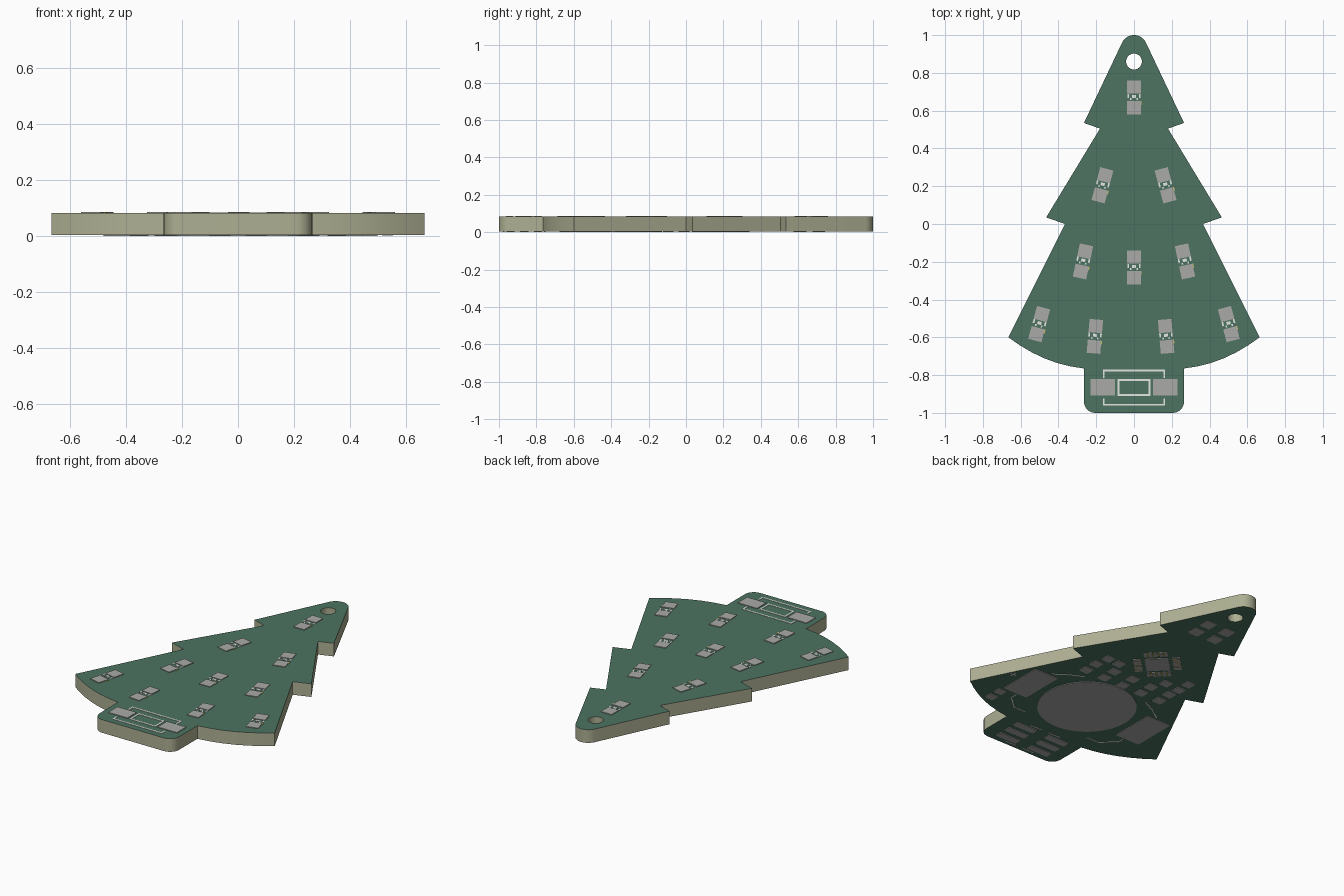
import bpy, bmesh, math
from mathutils import Vector, Matrix

if "Cube" in bpy.data.objects:
    bpy.data.objects.remove(bpy.data.objects["Cube"])

BOT, TOP = 0.004, 0.083      # faces of the bare board


def material(name, rgb):
    m = bpy.data.materials.new(name)
    m.diffuse_color = (*rgb, 1)
    m.use_nodes = True
    m.node_tree.nodes["Principled BSDF"].inputs["Base Color"].default_value = m.diffuse_color
    return m


GREEN = material("green mask", (0.075, 0.175, 0.122))
EDGE = material("beige laminate", (0.42, 0.43, 0.29))
TIN = material("tin grey", (0.40, 0.40, 0.39))
WHITE = material("white print", (0.85, 0.87, 0.84))
GOLD = material("bare gold", (0.60, 0.52, 0.10))


def arc(cx, cy, r, a0, a1, n):
    return [(cx + r * math.cos(math.radians(a0 + (a1 - a0) * i / n)),
             cy + r * math.sin(math.radians(a0 + (a1 - a0) * i / n))) for i in range(n + 1)]


def finish(bm, name, mats):
    me = bpy.data.meshes.new(name)
    bmesh.ops.recalc_face_normals(bm, faces=bm.faces)
    bm.to_mesh(me)
    bm.free()
    ob = bpy.data.objects.new(name, me)
    bpy.context.collection.objects.link(ob)
    for m in mats:
        me.materials.append(m)
    return ob


class Plates:
    """Collects thin plates lying on the top or the bottom face of the board."""

    def __init__(self, name, mat, top, height):
        self.name, self.mat, self.bm = name, mat, bmesh.new()
        self.z = (TOP - 0.002, TOP + height) if top else (BOT - height, BOT + 0.002)

    def box(self, x, y, w, h, ang=0, at=(0, 0)):
        """Box centred at local (x, y), turned by ang degrees about the point at."""
        z0, z1 = self.z
        m = (Matrix.Translation((at[0], at[1], (z0 + z1) / 2)) @
             Matrix.Rotation(math.radians(ang), 4, 'Z') @
             Matrix.Translation((x, y, 0)) @ Matrix.Diagonal((w, h, z1 - z0, 1)))
        bmesh.ops.create_cube(self.bm, size=1, matrix=m)

    def disc(self, x, y, r):
        z0, z1 = self.z
        bmesh.ops.create_cone(self.bm, cap_ends=True, segments=64, radius1=r, radius2=r,
                              depth=z1 - z0, matrix=Matrix.Translation((x, y, (z0 + z1) / 2)))

    def line(self, pts, width=0.01):
        for a, b in zip(pts, pts[1:]):
            d = Vector(b) - Vector(a)
            self.box(0, 0, d.length + width, width, math.degrees(math.atan2(d.y, d.x)),
                     ((a[0] + b[0]) / 2, (a[1] + b[1]) / 2))

    def done(self):
        return finish(self.bm, self.name, [self.mat])


# Board: half outline mirrored, with hanging hole, extruded
half = arc(0, 0.93, 0.07, 90, 25.4, 8)
half += [(0.265, 0.535), (0.18, 0.505), (0.465, 0.035), (0.365, 0.0), (0.665, -0.6),
         (0.605, -0.642), (0.54, -0.68), (0.475, -0.711), (0.41, -0.735), (0.34, -0.753), (0.265, -0.765)]
half += arc(0.205, -0.94, 0.06, 0, -90, 8)
outline = half + [(-x, y) for x, y in reversed(half[1:])]
hole = arc(0, 0.86, 0.042, 0, 360, 32)[:-1]

bm = bmesh.new()
for loop in (outline, hole):
    vs = [bm.verts.new((x, y, BOT)) for x, y in loop]
    for i, v in enumerate(vs):
        bm.edges.new((v, vs[(i + 1) % len(vs)]))
bmesh.ops.triangle_fill(bm, use_beauty=True, use_dissolve=False, edges=bm.edges[:])
ext = bmesh.ops.extrude_face_region(bm, geom=bm.faces[:])
bmesh.ops.translate(bm, vec=(0, 0, TOP - BOT),
                    verts=[g for g in ext["geom"] if isinstance(g, bmesh.types.BMVert)])
bm.normal_update()
for f in bm.faces:
    f.material_index = 0 if abs(f.normal.z) > 0.5 else 1
board = finish(bm, "tree_board", [GREEN, EDGE])
bpy.context.view_layer.objects.active = board
board.select_set(True)
bpy.ops.object.shade_smooth_by_angle(angle=math.radians(25))
board.select_set(False)

# Light footprints on the top: x, y, angle
lights = [(0, 0.67, 0), (0, -0.23, 0), (-0.207, -0.595, -5), (0.17, -0.595, 5)]
for s in (-1, 1):
    lights += [(s * 0.167, 0.205, s * 15), (s * 0.27, -0.198, s * 12), (s * 0.502, -0.53, s * 15)]

pads = Plates("light_pads", TIN, True, 0.004)
marks = Plates("light_marks", WHITE, True, 0.002)
trace = Plates("light_gold_edges", GOLD, True, 0.003)
for x, y, a in lights:
    for s in (-1, 1):
        pads.box(0, s * 0.055, 0.072, 0.07, a, (x, y))
        marks.box(s * 0.031, 0.008, 0.009, 0.022, a, (x, y))
        marks.box(s * 0.016, -0.009, 0.008, 0.01, a, (x, y))
    marks.box(0, 0.006, 0.022, 0.016, a, (x, y))
    trace.box(0.038, -0.03, 0.005, 0.02, a, (x, y))
for p in (pads, marks, trace):
    p.done()

# Switch footprint on the trunk
pads = Plates("switch_pads", TIN, True, 0.004)
marks = Plates("switch_outline", WHITE, True, 0.002)
for s in (-1, 1):
    pads.box(s * 0.165, -0.865, 0.128, 0.088)
marks.line([(-0.16, -0.81), (-0.16, -0.775), (0.16, -0.775), (0.16, -0.81)])
marks.line([(-0.16, -0.93), (-0.16, -0.957), (0.16, -0.957), (0.16, -0.93)])
marks.line([(-0.082, -0.826), (0.082, -0.826), (0.082, -0.906), (-0.082, -0.906), (-0.082, -0.826)])
pads.done()
marks.done()

# Battery contacts underneath
pads = Plates("battery_contacts", TIN, False, 0.004)
pads.disc(0, -0.4, 0.272)
marks = Plates("battery_outline", WHITE, False, 0.002)
for s in (-1, 1):
    pads.box(s * 0.4, -0.4, 0.16, 0.27)
    marks.line([(s * 0.22, -0.16), (s * 0.30, -0.2), (s * 0.37, -0.25)], 0.007)
    marks.line([(s * 0.22, -0.66), (s * 0.30, -0.66), (s * 0.38, -0.59), (s * 0.38, -0.55)], 0.007)
marks.box(0.533, -0.39, 0.04, 0.007)
marks.box(0.533, -0.39, 0.007, 0.04)
pads.done()
marks.done()

# Chip footprint underneath, turned 45 degrees
pads = Plates("chip_pads", TIN, False, 0.004)
dots = Plates("chip_gold_edges", GOLD, False, 0.003)
C = (0, 0.2)
pads.box(0, 0, 0.13, 0.13, 45, C)
for side in range(4):
    for i in range(-2, 3):
        pads.box(i * 0.0286, 0.107, 0.018, 0.045, 45 + 90 * side, C)
        if i < 2:
            dots.box((i + 0.5) * 0.0286, 0.107, 0.006, 0.04, 45 + 90 * side, C)
pads.done()
dots.done()

# Small component pads underneath
pads = Plates("component_pads", TIN, False, 0.004)
for x in (-0.26, -0.13, 0, 0.13, 0.26):
    for y in (-0.095, -0.01):
        pads.box(x, y, 0.06, 0.058)
for x, y in ((-0.27, 0.14), (-0.27, 0.06), (0.245, 0.075), (0.165, 0.07), (-0.17, 0.07)):
    pads.box(x, y, 0.056, 0.056)
for s in (-1, 1):
    for y in (0.71, 0.61):
        pads.box(s * 0.065, y, 0.068, 0.068)
    pads.box(0.47, -0.615 + s * 0.036, 0.055, 0.05)
pads.done()

# Programming header underneath the trunk
pads = Plates("header_pads", TIN, False, 0.004)
marks = Plates("header_outline", WHITE, False, 0.002)
for s in (-1, 1):
    for i in (-1, 0, 1):
        pads.box(s * 0.111, -0.865 + i * 0.073, 0.14, 0.044)
    marks.line([(s * 0.1, -0.865 + 0.11), (s * 0.03, -0.865 + 0.11)], 0.007)
    marks.line([(s * 0.1, -0.865 - 0.11), (s * 0.03, -0.865 - 0.11)], 0.007)
pads.done()
marks.done()
